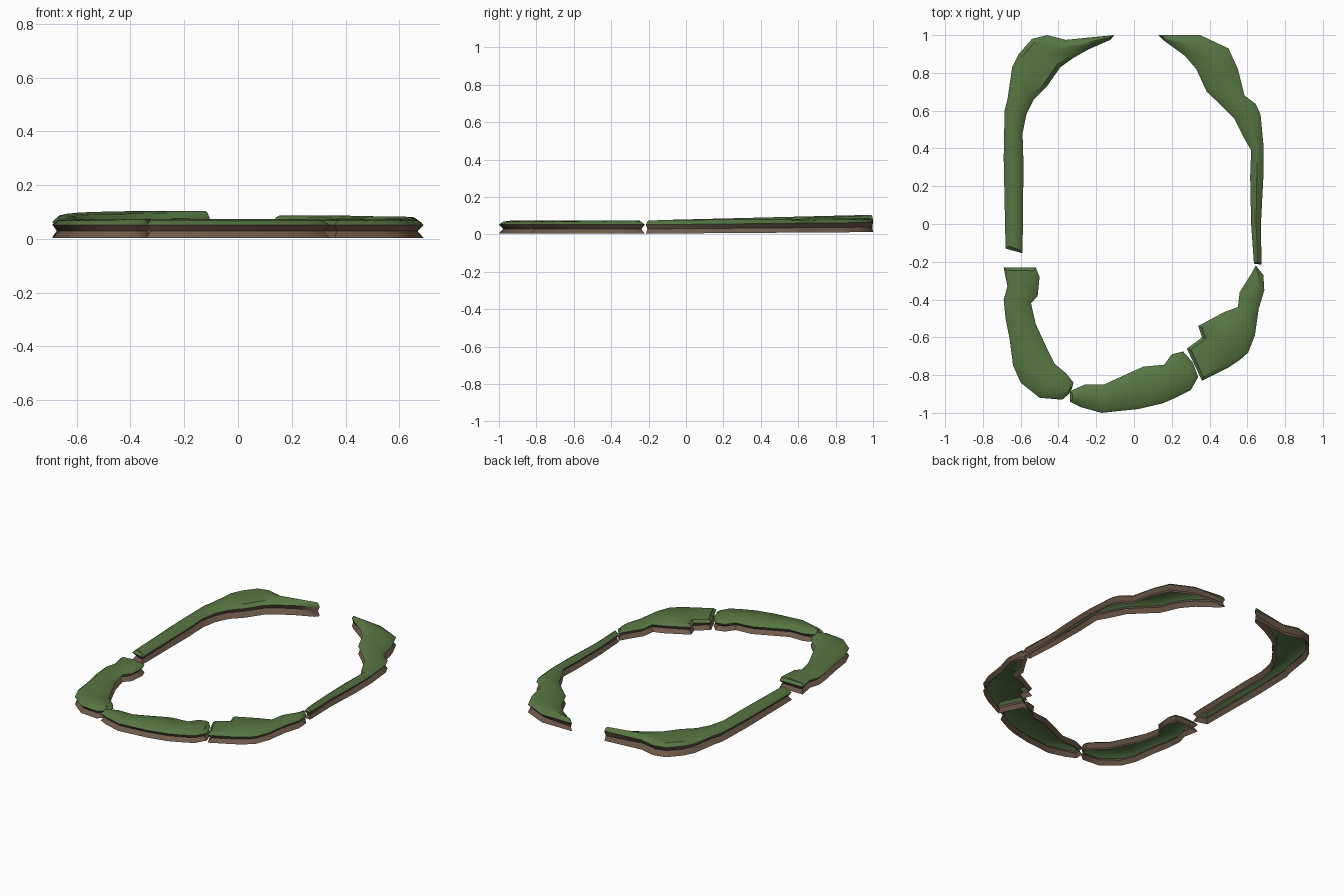
import bpy, bmesh
from mathutils import Vector

if "Cube" in bpy.data.objects:
    bpy.data.objects.remove(bpy.data.objects["Cube"])


def material(name, rgb):
    m = bpy.data.materials.new(name)
    m.diffuse_color = (*rgb, 1)
    m.use_nodes = True
    m.node_tree.nodes["Principled BSDF"].inputs["Base Color"].default_value = m.diffuse_color
    return m


GREEN = material("moss green", (0.095, 0.18, 0.055))
BROWN = material("earth brown", (0.16, 0.105, 0.07))

# Wall profile from the ground up: (inset, height)
PROFILE = [(0.0, 0.004), (0.022, 0.029), (0.0, 0.052), (0.022, 0.068)]
CREST = 0.075


def embankment(name, ribs, lift=0.0):
    """Hollow bank, open below; each rib is (outer x, outer y, inner x, inner y)."""
    n = len(ribs)
    outer = [Vector(r[:2]) for r in ribs]
    inner = [Vector(r[2:]) for r in ribs]
    ring = outer + inner[::-1]
    count = len(ring)
    area = sum(ring[i - 1].cross(ring[i]) for i in range(count))
    sign = 1 if area > 0 else -1

    def rise(p, z):                      # long banks climb towards the back
        t = max(0.0, (p.y + 0.2) / 1.2)
        return z + t * (0.008 + (lift - 0.008) * z / CREST)

    def inset(i, d):
        p, a, b = ring[i], ring[i - 1], ring[(i + 1) % count]
        t = (p - a).normalized() + (b - p).normalized()
        nrm = Vector((-t.y, t.x)).normalized() * sign
        width = (ring[i] - ring[count - 1 - i]).length
        return p + nrm * min(d, 0.3 * width)

    bm = bmesh.new()
    levels = []
    for d, z in PROFILE:
        pts = [inset(i, d) for i in range(count)]
        levels.append([bm.verts.new((p.x, p.y, rise(p, z) if lift else z)) for p in pts])
    # side walls: brown up to the bulge, green above
    for k in range(len(levels) - 1):
        lo, hi = levels[k], levels[k + 1]
        for i in range(count):
            j = (i + 1) % count
            f = bm.faces.new((lo[i], lo[j], hi[j], hi[i]))
            f.material_index = 1 if k < 2 else 0
    # gently domed top
    top = levels[-1]
    mid = []
    for i in range(n):
        c = (top[i].co + top[count - 1 - i].co) / 2
        c.z += CREST - PROFILE[-1][1]
        mid.append(bm.verts.new(c))
    for i in range(n - 1):
        bm.faces.new((top[i], top[i + 1], mid[i + 1], mid[i]))
        bm.faces.new((mid[i], mid[i + 1], top[count - 2 - i], top[count - 1 - i]))
    bm.faces.new((top[0], mid[0], top[count - 1]))
    bm.faces.new((top[n - 1], top[n], mid[n - 1]))
    bmesh.ops.recalc_face_normals(bm, faces=bm.faces)
    bm.normal_update()
    if sum(f.normal.z * f.calc_area() for f in bm.faces) < 0:
        bmesh.ops.reverse_faces(bm, faces=bm.faces)
    me = bpy.data.meshes.new(name)
    bm.to_mesh(me)
    bm.free()
    me.materials.append(GREEN)
    me.materials.append(BROWN)
    ob = bpy.data.objects.new(name, me)
    bpy.context.collection.objects.link(ob)
    bpy.ops.object.select_all(action='DESELECT')
    ob.select_set(True)
    bpy.context.view_layer.objects.active = ob
    bpy.ops.object.shade_smooth_by_angle(angle=0.6)


# Back left bank
embankment("back_left_bank", [
    (-.68, -.13, -.59, -.155), (-.69, .35, -.585, .32), (-.685, .6, -.59, .48),
    (-.67, .66, -.57, .58), (-.645, .83, -.53, .66), (-.61, .9, -.46, .73),
    (-.54, .98, -.39, .83), (-.46, 1.0, -.32, .88), (-.36, .975, -.24, .925),
    (-.105, 1.0, -.125, .975)], 0.032)

# Back right bank
embankment("back_right_bank", [
    (.675, -.215, .635, -.21), (.672, 0, .62, 0), (.685, .25, .615, .25),
    (.685, .42, .62, .39), (.67, .58, .58, .46), (.645, .635, .53, .56),
    (.585, .68, .46, .63), (.55, .82, .385, .7), (.5, .93, .33, .82),
    (.35, 1.0, .27, .89), (.13, 1.0, .16, .97)], 0.013)

# Front left bank
embankment("front_left_bank", [
    (-.69, -.23, -.52, -.23), (-.67, -.33, -.5, -.28), (-.69, -.4, -.51, -.38),
    (-.68, -.5, -.545, -.42), (-.66, -.6, -.52, -.53), (-.64, -.75, -.46, -.66),
    (-.6, -.84, -.42, -.74), (-.5, -.92, -.36, -.79), (-.38, -.93, -.32, -.84),
    (-.345, -.9, -.328, -.87)])

# Front middle bank
embankment("front_middle_bank", [
    (-.34, -.94, -.34, -.885), (-.28, -.97, -.26, -.85), (-.17, -1.0, -.16, -.85),
    (-.08, -.99, -.05, -.8), (.02, -.98, .05, -.755), (.15, -.95, .16, -.745),
    (.22, -.92, .2, -.69), (.3, -.88, .26, -.675), (.34, -.81, .31, -.73)])

# Front right bank
embankment("front_right_bank", [
    (.36, -.83, .28, -.66), (.5, -.76, .36, -.6), (.56, -.72, .34, -.54),
    (.605, -.68, .48, -.465), (.64, -.59, .55, -.44), (.66, -.45, .56, -.36),
    (.69, -.35, .62, -.265), (.685, -.27, .645, -.22)])
